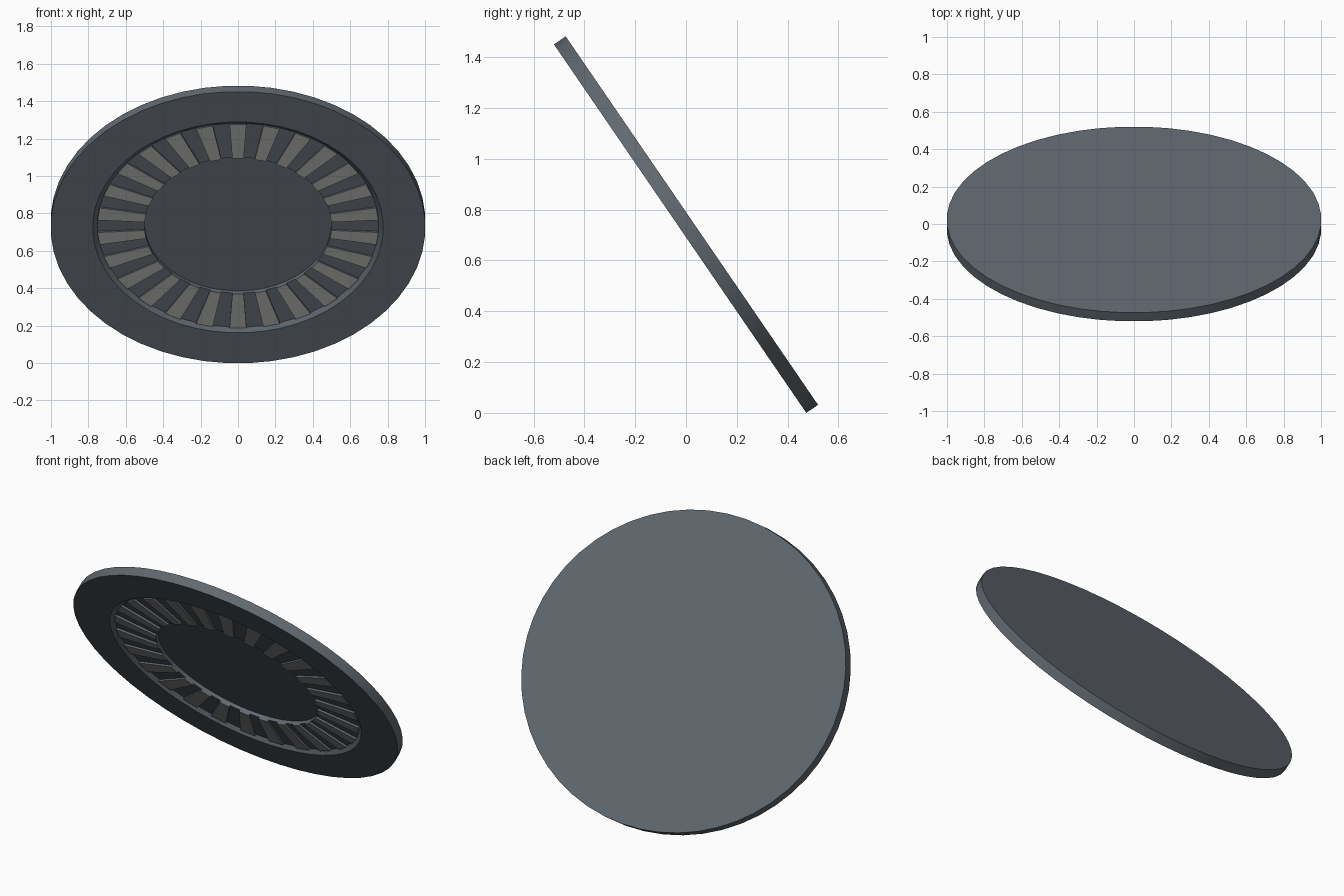
import bpy, bmesh, math
from mathutils import Vector

if "Cube" in bpy.data.objects:
    bpy.data.objects.remove(bpy.data.objects["Cube"])

SEG = 52                      # one facet per bar or gap, 26 bars
THICK = 0.056
R = 1 / math.cos(math.pi / SEG)

# Tilted, slightly squashed frame of the disc
UP = Vector((0, -0.565, 0.825)).normalized()
FRONT = Vector((0, -0.825, -0.565)).normalized()
SQUASH = 0.879
CENTRE = Vector((0, 0, SQUASH * UP.z + THICK / 2 * -FRONT.z))


def place(a, r, depth):
    """Point at angle a from the top, radius r, depth below the front face."""
    return (CENTRE + Vector((r * math.sin(a), 0, 0)) + UP * (SQUASH * r * math.cos(a))
            + FRONT * (THICK / 2 - depth))


def angle(i):
    return (i + 0.5) * math.tau / SEG


def material(name, rgb):
    m = bpy.data.materials.new(name)
    m.diffuse_color = (*rgb, 1)
    m.use_nodes = True
    m.node_tree.nodes["Principled BSDF"].inputs["Base Color"].default_value = m.diffuse_color
    return m


slate = material("dark_slate", (0.12, 0.14, 0.16))
grey = material("bar_grey", (0.36, 0.36, 0.35))


def finish(bm, name, mats):
    bmesh.ops.recalc_face_normals(bm, faces=bm.faces)
    me = bpy.data.meshes.new(name)
    bm.to_mesh(me)
    bm.free()
    for m in mats:
        me.materials.append(m)
    ob = bpy.data.objects.new(name, me)
    bpy.context.collection.objects.link(ob)
    bpy.context.view_layer.objects.active = ob
    ob.select_set(True)
    bpy.ops.object.shade_smooth_by_angle()
    ob.select_set(False)
    return ob


# Disc: back plate, rim, front border, bevelled groove and sunken centre
profile = [(R, THICK), (R, 0), (0.777, 0), (0.752, 0.021), (0.5, 0.021), (0.5, 0.041)]
bm = bmesh.new()
rings = [[bm.verts.new(place(angle(i), r, d)) for i in range(SEG)] for r, d in profile]
for a, b in zip(rings, rings[1:]):
    for i in range(SEG):
        j = (i + 1) % SEG
        bm.faces.new((a[i], a[j], b[j], b[i]))
bm.faces.new(rings[0])
bm.faces.new(rings[-1])
finish(bm, "disc", [slate])

# Radial bars: every other facet of the groove, raised, with a grey face
bm = bmesh.new()
for k in range(0, SEG, 2):
    a0, a1 = angle(k - 1), angle(k)
    lo, hi = [[bm.verts.new(place(a, r, d)) for a, r in
               ((a0, 0.5), (a1, 0.5), (a1, 0.752), (a0, 0.752))] for d in (0.0215, 0.010)]
    bm.faces.new(hi).material_index = 1
    bm.faces.new(lo)
    for i in range(4):
        j = (i + 1) % 4
        bm.faces.new((lo[i], lo[j], hi[j], hi[i]))
finish(bm, "radial_bars", [slate, grey])
